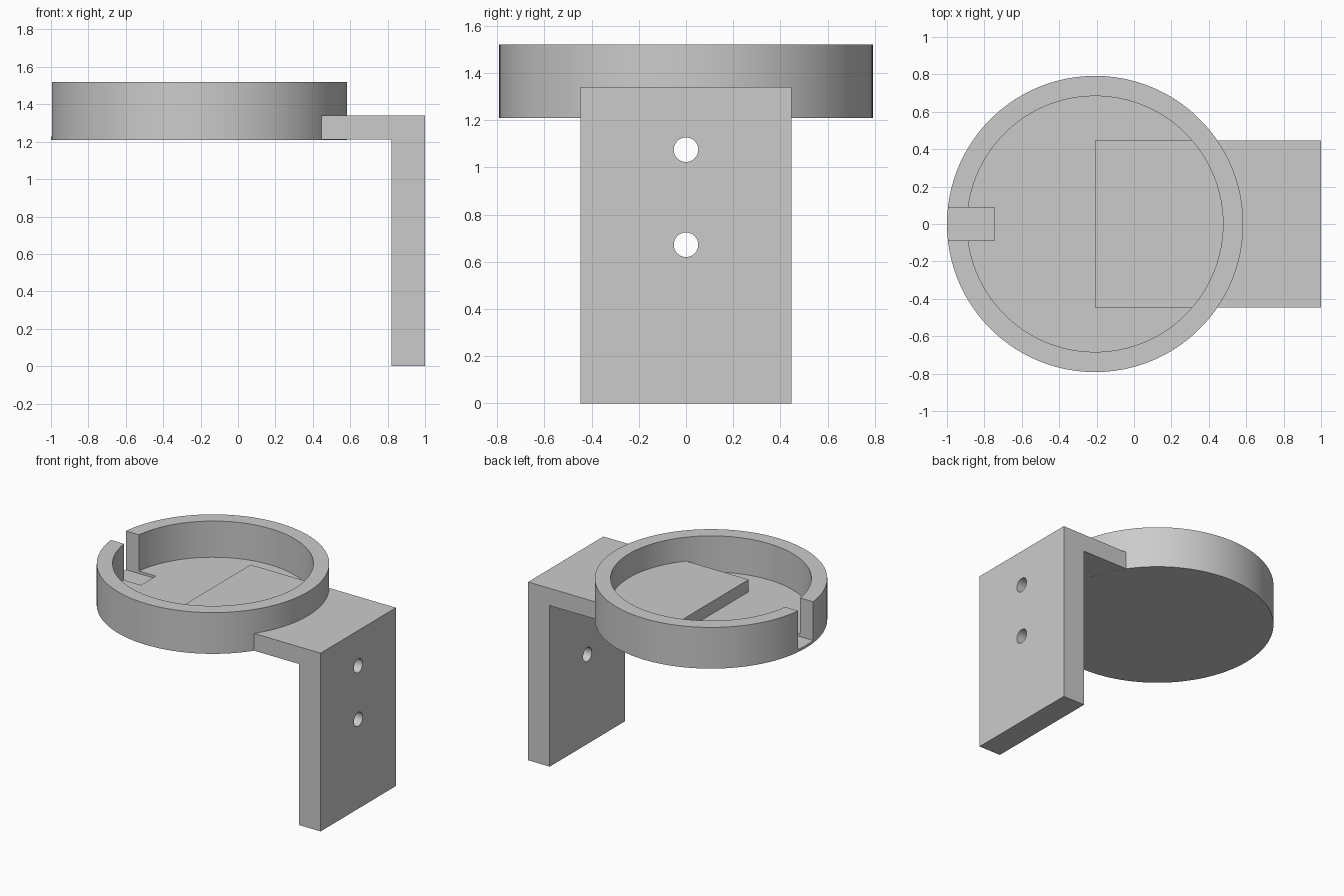
import bpy
import math

cube = bpy.data.objects.get("Cube")
if cube:
    bpy.data.objects.remove(cube, do_unlink=True)

# Main dimensions
CUP_X = -0.208
CUP_BOTTOM, CUP_FLOOR, CUP_TOP = 1.21, 1.248, 1.52
OUTER_R, INNER_R = 0.792, 0.684
HALF_WIDTH = 0.447
ARM_TOP = 1.34
PLATE_INNER = 0.82

grey = bpy.data.materials.new("plain grey")
grey.use_nodes = True
grey.diffuse_color = (0.6, 0.6, 0.6, 1)
grey.node_tree.nodes["Principled BSDF"].inputs["Base Color"].default_value = (0.6, 0.6, 0.6, 1)


def cylinder(name, radius, center, depth, sides, along_x=False):
    turn = (0, math.pi / 2, 0) if along_x else (0, 0, 0)
    bpy.ops.mesh.primitive_cylinder_add(vertices=sides, radius=radius, depth=depth,
                                        location=center, rotation=turn)
    obj = bpy.context.object
    obj.name = name
    return obj


def box(name, low, high):
    center = [(a + b) / 2 for a, b in zip(low, high)]
    bpy.ops.mesh.primitive_cube_add(size=1, location=center)
    obj = bpy.context.object
    obj.name = name
    obj.scale = [b - a for a, b in zip(low, high)]
    bpy.ops.object.transform_apply(location=False, rotation=False, scale=True)
    return obj


def cut(target, cutter):
    bpy.context.view_layer.objects.active = target
    mod = target.modifiers.new("cut", "BOOLEAN")
    mod.operation = "DIFFERENCE"
    mod.solver = "EXACT"
    mod.object = cutter
    bpy.ops.object.modifier_apply(modifier=mod.name)
    bpy.data.objects.remove(cutter, do_unlink=True)


def finish(obj):
    obj.data.materials.clear()
    obj.data.materials.append(grey)
    bpy.ops.object.select_all(action="DESELECT")
    obj.select_set(True)
    bpy.context.view_layer.objects.active = obj
    bpy.ops.object.shade_smooth_by_angle(angle=math.radians(30))


# Round cup: a disc hollowed from above, with a slot on its outer side
cup = cylinder("round_cup", OUTER_R, (CUP_X, 0, (CUP_BOTTOM + CUP_TOP) / 2),
               CUP_TOP - CUP_BOTTOM, 100)
cut(cup, cylinder("cup_hollow", INNER_R, (CUP_X, 0, CUP_FLOOR + 0.5), 1, 100))
cut(cup, box("cable_slot", (-1.2, -0.089, 1.229), (-0.745, 0.089, 2)))
finish(cup)

# L-shaped bracket: the arm under the cup and the upright wall plate
bracket = box("bracket", (CUP_X, -HALF_WIDTH, 0), (1, HALF_WIDTH, ARM_TOP))
cut(bracket, box("bracket_gap", (-1, -1, -1), (PLATE_INNER, 1, CUP_BOTTOM + 0.0005)))

# Screw holes through the wall plate
for height in (1.075, 0.672):
    cut(bracket, cylinder("screw_hole", 0.052, (0.9, 0, height), 0.5, 48, along_x=True))
finish(bracket)
